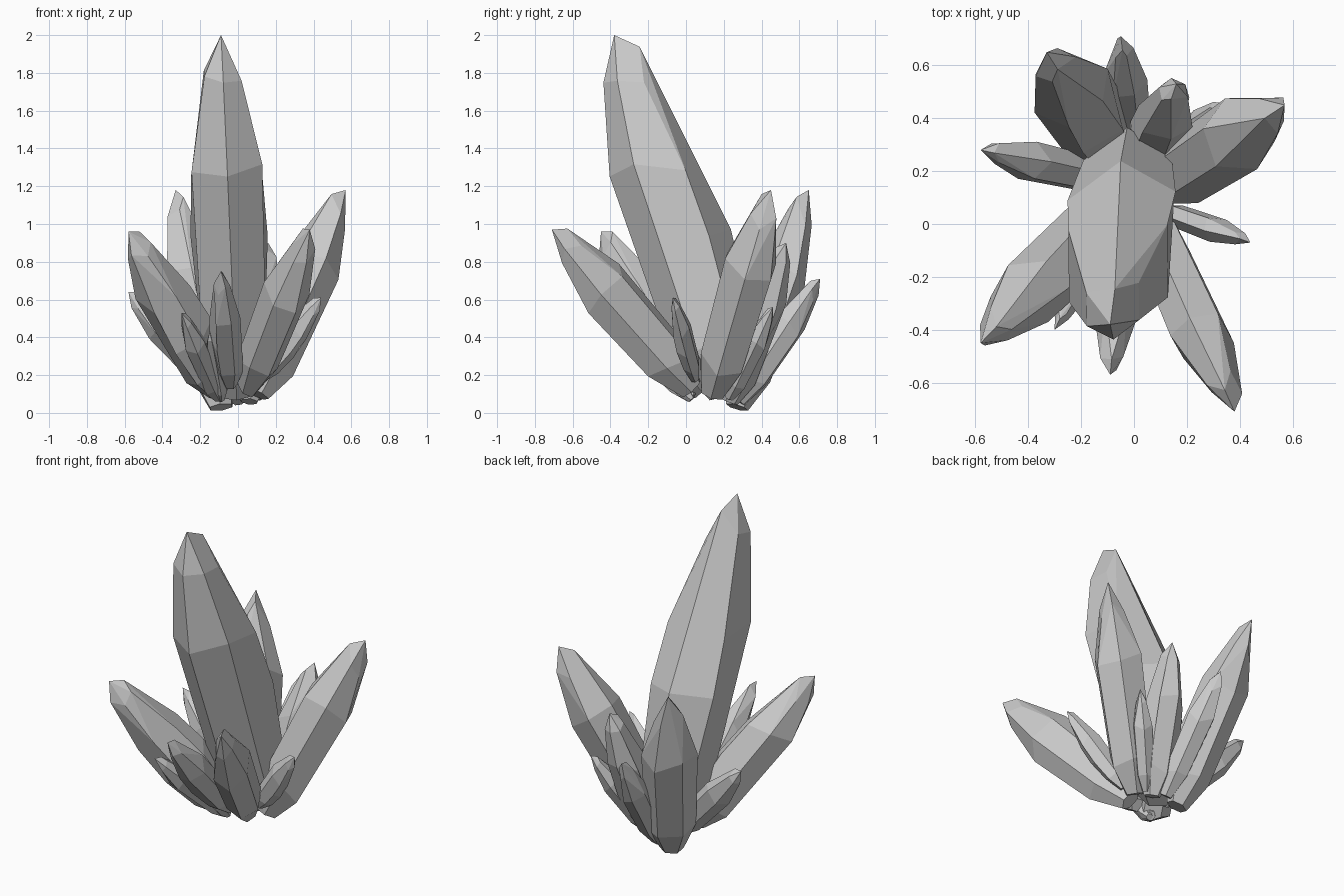
import bpy, bmesh, math, random
from mathutils import Vector

if "Cube" in bpy.data.objects:
    bpy.data.objects.remove(bpy.data.objects["Cube"])

random.seed(4)
# outline of a shard: fraction along its length, relative radius
PROFILE = [(0, .4), (.16, .82), (.39, 1.0), (.62, .92), (.87, .48)]


def crystal(name, base, tip, half_w, half_d, twist=0):
    """Six-sided faceted shard from base to tip."""
    base, tip = Vector(base), Vector(tip)
    axis = tip - base
    side = axis.cross(Vector((0, 0, 1))).normalized()
    up = side.cross(axis).normalized()
    bm = bmesh.new()
    for t, r in PROFILE:
        for i in range(6):
            a = math.radians(60 * i + twist)
            # staggered corners give broken, gem-like facets
            tt = t + (0 if t == 0 else random.uniform(-.04, .04))
            p = base + axis * tt + side * (math.cos(a) * r * half_w) \
                + up * (math.sin(a) * r * half_d)
            p.z = max(p.z, 0)
            bm.verts.new(p)
    # short chisel edge at the tip
    bm.verts.new(tip)
    bm.verts.new(tip - axis * .05 + up * half_d * .4)
    hull = bmesh.ops.convex_hull(bm, input=bm.verts[:])
    junk = {g for g in hull["geom_interior"] + hull["geom_unused"]
            if isinstance(g, bmesh.types.BMVert)}
    bmesh.ops.delete(bm, geom=list(junk), context='VERTS')
    bmesh.ops.dissolve_limit(bm, angle_limit=math.radians(9),
                             verts=bm.verts[:], edges=bm.edges[:])
    bmesh.ops.recalc_face_normals(bm, faces=bm.faces[:])
    me = bpy.data.meshes.new(name)
    bm.to_mesh(me)
    bm.free()
    bpy.context.collection.objects.link(bpy.data.objects.new(name, me))


# tall centre shard
crystal("main_crystal", (-.01, .23, .1), (-.09, -.38, 2.0), .235, .275, 20)
# large outer shards
crystal("right_crystal", (.1, .14, .1), (.57, .45, 1.18), .16, .175, 10)
crystal("back_left_crystal", (-.09, .27, .03), (-.33, .65, 1.18), .175, .145, 0)
crystal("front_right_crystal", (.05, .03, .13), (.38, -.71, .97), .125, .172, 25)
crystal("front_left_crystal", (-.1, .05, .11), (-.58, -.45, .96), .145, .165, 15)
# medium shards
crystal("back_right_crystal", (.06, .23, .06), (.16, .53, .9), .12, .12, 5)
crystal("back_crystal", (0, .28, .06), (-.05, .71, .71), .09, .095, 12)
crystal("left_crystal", (-.08, .17, .1), (-.58, .28, .64), .088, .095, 20)
crystal("front_crystal", (-.04, -.02, .15), (-.09, -.57, .75), .09, .105, 0)
# small filler shards
crystal("small_right_crystal", (.11, .05, .18), (.44, -.07, .61), .055, .08, 10)
crystal("small_front_left_crystal", (-.1, .03, .08), (-.3, -.4, .53), .065, .078, 0)
crystal("small_front_crystal", (-.09, .03, .07), (-.15, -.28, .43), .05, .05, 8)
crystal("small_back_right_crystal", (.1, .23, .08), (.34, .46, .56), .065, .07, 16)
